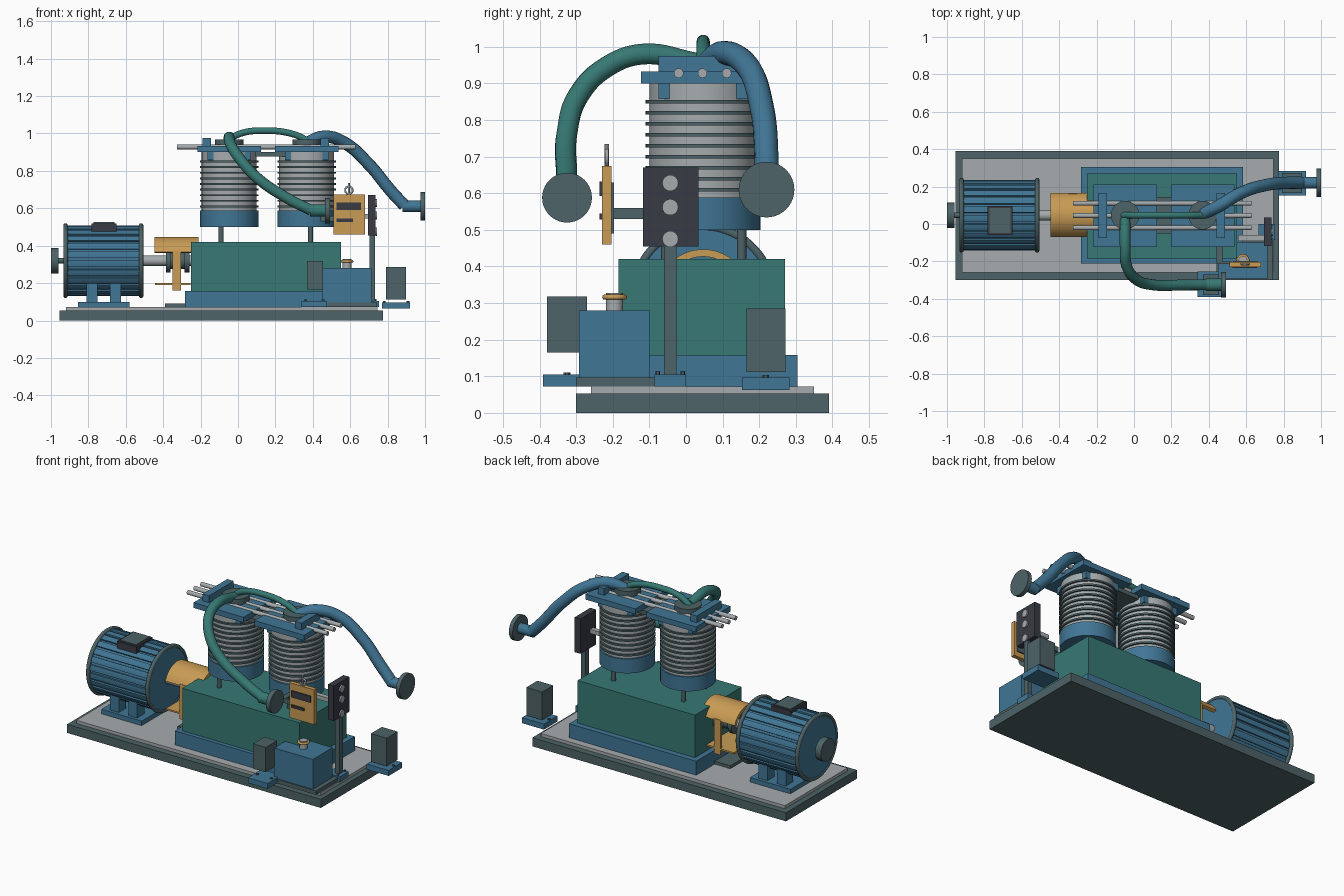
import bpy, bmesh, math
from mathutils import Vector, Matrix

if "Cube" in bpy.data.objects:
    bpy.data.objects.remove(bpy.data.objects["Cube"])


def mat(name, *rgb):
    m = bpy.data.materials.new(name)
    m.diffuse_color = (*rgb, 1)
    m.use_nodes = True
    m.node_tree.nodes["Principled BSDF"].inputs["Base Color"].default_value = m.diffuse_color
    return m


BLUE = mat("machine blue", 0.052, 0.18, 0.30)
GREEN = mat("teal green", 0.038, 0.19, 0.172)
DARK = mat("slate grey", 0.075, 0.125, 0.135)
LIGHT = mat("light steel", 0.38, 0.41, 0.42)
BLACK = mat("charcoal", 0.04, 0.044, 0.058)
YELLOW = mat("ochre yellow", 0.58, 0.33, 0.09)


def finish(bm, name, m):
    bmesh.ops.recalc_face_normals(bm, faces=bm.faces)
    me = bpy.data.meshes.new(name)
    bm.to_mesh(me)
    bm.free()
    me.materials.append(m)
    ob = bpy.data.objects.new(name, me)
    bpy.context.collection.objects.link(ob)
    return ob


def box(name, m, x0, x1, y0, y1, z0, z1):
    bm = bmesh.new()
    bmesh.ops.create_cube(bm, size=1)
    for v in bm.verts:
        v.co = Vector(((x0 + x1) / 2 + v.co.x * (x1 - x0),
                       (y0 + y1) / 2 + v.co.y * (y1 - y0),
                       (z0 + z1) / 2 + v.co.z * (z1 - z0)))
    return finish(bm, name, m)


def cyl(name, m, a, b, r, seg=40):
    """Round bar between two points."""
    a, b = Vector(a), Vector(b)
    bm = bmesh.new()
    bmesh.ops.create_cone(bm, cap_ends=True, segments=seg, radius1=r, radius2=r, depth=(b - a).length)
    rot = (b - a).to_track_quat('Z', 'Y').to_matrix().to_4x4()
    bmesh.ops.transform(bm, matrix=Matrix.Translation((a + b) / 2) @ rot, verts=bm.verts)
    return finish(bm, name, m)


def extrude_x(name, m, profile, x0, x1):
    """Extrude a closed (y, z) profile along x."""
    bm = bmesh.new()
    f = bm.faces.new([bm.verts.new((x0, y, z)) for y, z in profile])
    ext = bmesh.ops.extrude_face_region(bm, geom=[f])["geom"]
    bmesh.ops.translate(bm, vec=(x1 - x0, 0, 0), verts=[v for v in ext if isinstance(v, bmesh.types.BMVert)])
    return finish(bm, name, m)


def pipe(name, m, pts, r, cyclic=False):
    cu = bpy.data.curves.new(name, 'CURVE')
    cu.dimensions = '3D'
    cu.bevel_depth, cu.bevel_resolution, cu.resolution_u = r, 5, 10
    cu.use_fill_caps = True
    sp = cu.splines.new('BEZIER')
    sp.bezier_points.add(len(pts) - 1)
    sp.use_cyclic_u = cyclic
    for bp, p in zip(sp.bezier_points, pts):
        bp.co = p
        bp.handle_left_type = bp.handle_right_type = 'AUTO'
    cu.materials.append(m)
    ob = bpy.data.objects.new(name, cu)
    bpy.context.collection.objects.link(ob)


CY = 0.047  # shared centre line of motor and cylinders

# Skid
box("skid_base", DARK, -0.955, 0.775, -0.30, 0.39, 0, 0.053)
box("deck_plate", LIGHT, -0.92, 0.745, -0.26, 0.35, 0.053, 0.072)

# Crankcase
box("crankcase_plinth", BLUE, -0.283, 0.583, -0.21, 0.305, 0.072, 0.158)
box("crankcase", GREEN, -0.25, 0.55, -0.185, 0.27, 0.158, 0.42)

# Cylinders with fins and heads
for i, cx in enumerate((-0.047, 0.367)):
    for y in (-0.055, 0.152):
        lx = -0.09 if i == 0 else 0.388
        cyl("cylinder_leg", DARK, (lx, y, 0.42), (lx, y, 0.51), 0.013, 16)
    cyl("cylinder_skirt", BLUE, (cx, CY, 0.5), (cx, CY, 0.588), 0.156, 48)
    cyl("cylinder_barrel", LIGHT, (cx, CY, 0.588), (cx, CY, 0.9), 0.147, 48)
    for k in range(9):
        z = 0.61 + k * 0.03
        cyl("cooling_fin", DARK, (cx, CY, z - 0.005), (cx, CY, z + 0.005), 0.157, 48)
    box("head_plate", BLUE, cx - 0.17, cx + 0.17, -0.123, 0.212, 0.9, 0.933)
    for y in (-0.06, 0.153):
        for dx in (-0.1, 0.1):
            box("head_lug", BLUE, cx + dx - 0.016, cx + dx + 0.016, y - 0.015, y + 0.015, 0.857, 0.9)
    cyl("valve_cover", DARK, (cx, CY, 0.933), (cx, CY, 0.968), 0.076)
for x in (-0.167, 0.464):
    box("head_crossbar", BLUE, x - 0.022, x + 0.022, -0.075, 0.165, 0.93, 0.975)
for y in (-0.02, 0.045, 0.111):
    cyl("tie_rod", LIGHT, (-0.327, y, 0.928), (0.627, y, 0.928), 0.013, 20)
box("head_bridge", DARK, 0.09, 0.28, -0.05, 0.145, 0.876, 0.9)

# Pipework
pipe("crossover_pipe", GREEN, [(-0.06, CY, 0.955), (0.0, CY, 0.995), (0.15, CY, 1.015),
                               (0.3, CY, 0.995), (0.375, CY, 0.96)], 0.018)
pipe("outlet_pipe", GREEN, [(-0.047, 0.03, 0.955), (-0.047, -0.12, 0.98), (-0.04, -0.22, 0.943),
                            (0.01, -0.295, 0.865), (0.10, -0.325, 0.765), (0.27, -0.326, 0.65),
                            (0.39, -0.325, 0.59)], 0.029)
cyl("outlet_collar", GREEN, (0.385, -0.325, 0.588), (0.467, -0.325, 0.588), 0.033)
cyl("outlet_flange", DARK, (0.465, -0.325, 0.588), (0.493, -0.325, 0.588), 0.068)
pipe("inlet_pipe", BLUE, [(0.37, 0.055, 0.95), (0.46, 0.10, 0.983), (0.57, 0.165, 0.95),
                          (0.70, 0.207, 0.835), (0.82, 0.22, 0.69), (0.89, 0.22, 0.615)], 0.033)
cyl("inlet_collar", BLUE, (0.88, 0.22, 0.61), (0.978, 0.22, 0.61), 0.031)
cyl("inlet_flange", DARK, (0.975, 0.22, 0.61), (1.0, 0.22, 0.61), 0.076)

# Pipe supports
box("outlet_support_foot", BLUE, 0.34, 0.475, -0.39, -0.255, 0.072, 0.105)
box("outlet_support_post", DARK, 0.37, 0.455, -0.38, -0.27, 0.165, 0.318)
box("inlet_support_foot", BLUE, 0.77, 0.92, 0.153, 0.283, 0.063, 0.097)
box("inlet_support_post", DARK, 0.79, 0.898, 0.165, 0.272, 0.112, 0.285)
for x in (0.36, 0.455):
    cyl("foot_bolt", DARK, (x, -0.325, 0.1), (x, -0.325, 0.111), 0.009, 6)
for x in (0.782, 0.908):
    cyl("foot_bolt", DARK, (x, 0.218, 0.095), (x, 0.218, 0.104), 0.009, 6)

# Motor: ribbed body, end rings, fan hub, terminal box, feet
MZ = 0.32
ribs = []
for k in range(24):
    for frac, r in ((0.0, 0.188), (0.35, 0.19), (0.7, 0.188), (0.72, 0.178), (0.98, 0.178)):
        a = (k + frac) * math.tau / 24
        ribs.append((CY + r * math.cos(a), MZ + r * math.sin(a)))
extrude_x("motor_body", BLUE, ribs, -0.922, -0.518)
for x in (-0.922, -0.518):
    s = 0.012
    circle = [(x, CY + 0.188 * math.cos(k * math.tau / 16), MZ + 0.188 * math.sin(k * math.tau / 16))
              for k in range(16)]
    pipe("motor_end_ring", DARK, circle, s, True)
    cyl("motor_end_cap", BLUE, (x - 0.008, CY, MZ), (x + 0.008, CY, MZ), 0.183, 48)
cyl("fan_hub", DARK, (-1.0, CY, MZ), (-0.96, CY, MZ), 0.068)
cyl("fan_shaft", DARK, (-0.96, CY, MZ), (-0.92, CY, MZ), 0.015, 16)
box("terminal_box", BLACK, -0.783, -0.65, -0.06, 0.096, 0.45, 0.52)
box("terminal_lid", DARK, -0.772, -0.661, -0.049, 0.085, 0.52, 0.526)
box("motor_foot_plate", BLUE, -0.855, -0.58, -0.11, 0.205, 0.072, 0.1)
for x in (-0.78, -0.655):
    for y in (-0.055, 0.15):
        box("motor_foot", BLUE, x - 0.03, x + 0.03, y - 0.035, y + 0.035, 0.1, 0.22)

# Drive shaft, coupling and guard
cyl("drive_shaft", LIGHT, (-0.52, CY, MZ), (-0.24, CY, MZ), 0.028, 24)
for x in (-0.385, -0.285):
    cyl("coupling_disc", DARK, (x, CY, MZ), (x + 0.025, CY, MZ), 0.062)
cyl("coupling_core", DARK, (-0.38, CY, MZ), (-0.262, CY, MZ), 0.045)
arc = [math.radians(22 + 136 * k / 20) for k in range(21)]
extrude_x("coupling_guard", YELLOW,
          [(CY + 0.127 * math.cos(a), MZ + 0.127 * math.sin(a)) for a in arc] +
          [(CY + 0.107 * math.cos(a), MZ + 0.107 * math.sin(a)) for a in reversed(arc)], -0.447, -0.212)
box("guard_tray", YELLOW, -0.443, -0.255, -0.07, 0.165, 0.19, 0.2)
for y in (-0.062, 0.157):
    box("guard_post", YELLOW, -0.35, -0.306, y - 0.008, y + 0.008, 0.16, 0.375)
box("guard_foot", DARK, -0.39, -0.283, -0.03, 0.125, 0.072, 0.09)

# Oil tank with filler
box("oil_tank_tray", DARK, 0.44, 0.742, -0.30, -0.085, 0.072, 0.096)
box("oil_tank", BLUE, 0.45, 0.715, -0.292, -0.1, 0.096, 0.28)
cyl("filler_neck", LIGHT, (0.583, -0.195, 0.28), (0.583, -0.195, 0.328), 0.023, 24)
pipe("filler_ring", YELLOW, [(0.583 + 0.027 * math.cos(k * math.tau / 8), -0.195 + 0.027 * math.sin(k * math.tau / 8), 0.316)
                             for k in range(8)], 0.007, True)

# Instrument board
box("instrument_board", YELLOW, 0.51, 0.68, -0.229, -0.204, 0.46, 0.675)
box("board_display", BLACK, 0.527, 0.658, -0.236, -0.229, 0.592, 0.632)
box("board_slot", BLACK, 0.527, 0.615, -0.236, -0.229, 0.528, 0.545)
box("board_back_plate", DARK, 0.53, 0.66, -0.204, -0.197, 0.49, 0.63)
cyl("board_stem", LIGHT, (0.593, -0.216, 0.675), (0.593, -0.216, 0.735), 0.006, 12)
pipe("board_ring", LIGHT, [(0.593 + 0.02 * math.cos(k * math.tau / 8), -0.216, 0.697 + 0.02 * math.sin(k * math.tau / 8))
                           for k in range(8)], 0.005, True)
box("board_arm", DARK, 0.44, 0.472, -0.213, -0.115, 0.53, 0.56)
box("board_arm_link", DARK, 0.472, 0.52, -0.213, -0.2, 0.53, 0.56)

# Gauge panel on a post
box("gauge_panel", BLACK, 0.695, 0.735, -0.118, 0.034, 0.455, 0.67)
for z in (0.475, 0.562, 0.628):
    cyl("gauge", LIGHT, (0.735, -0.043, z), (0.743, -0.043, z), 0.022, 24)
box("panel_post", DARK, 0.703, 0.733, -0.06, -0.026, 0.1, 0.5)
box("panel_foot", BLUE, 0.665, 0.755, -0.086, 0.0, 0.072, 0.105)
for y in (-0.077, -0.009):
    cyl("panel_bolt", DARK, (0.735, y, 0.1), (0.735, y, 0.114), 0.006, 6)
box("panel_arm", LIGHT, 0.555, 0.695, -0.09, -0.06, 0.545, 0.57)

# Smooth rounded surfaces, keep edges crisp
for ob in bpy.data.objects:
    if ob.type == 'MESH':
        ob.select_set(True)
        bpy.context.view_layer.objects.active = ob
bpy.ops.object.shade_smooth_by_angle(angle=math.radians(30))
